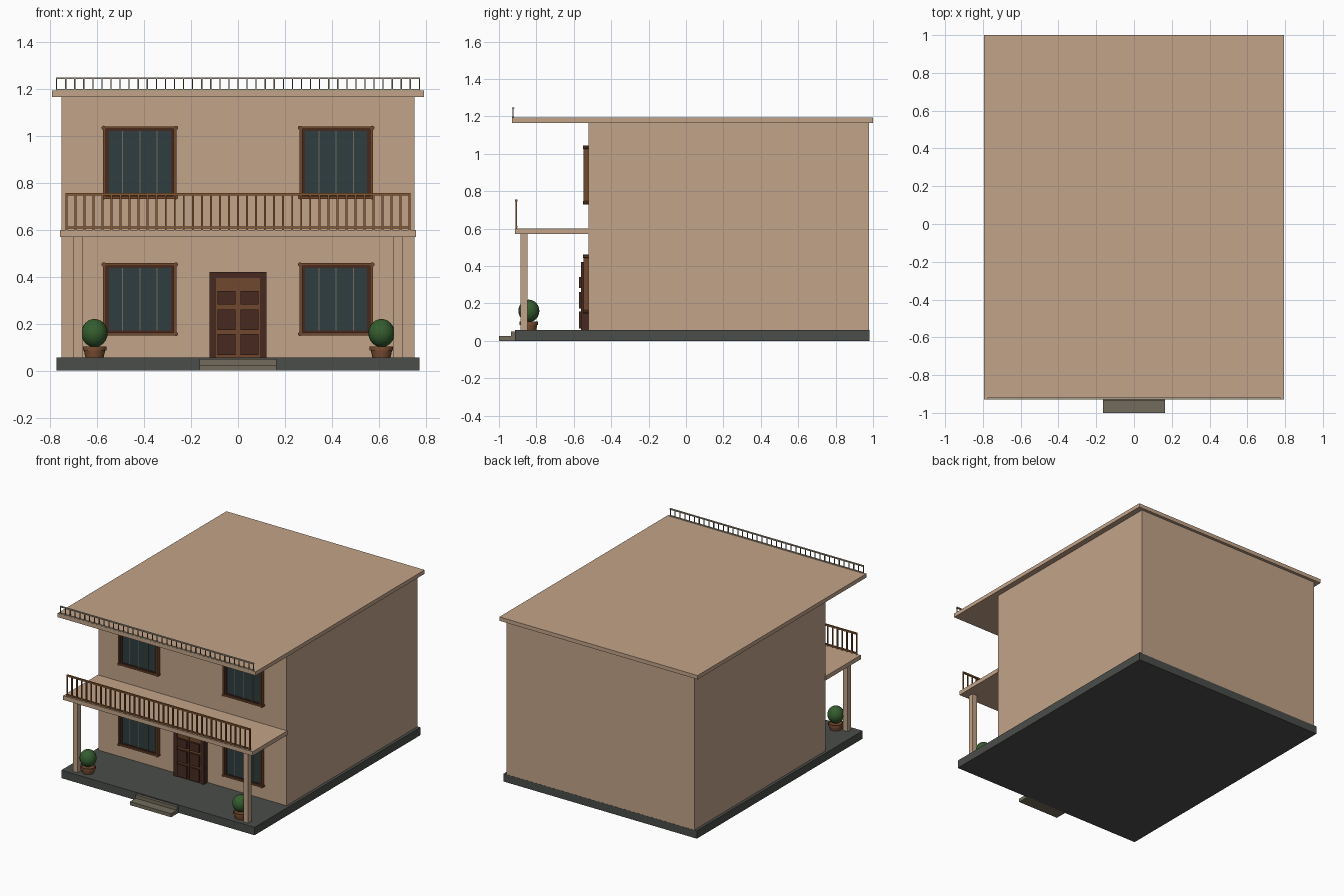
import bpy, bmesh, math
from mathutils import Matrix, Vector

if "Cube" in bpy.data.objects:
    bpy.data.objects.remove(bpy.data.objects["Cube"])


def mat(name, r, g, b):
    m = bpy.data.materials.new(name)
    m.diffuse_color = (r, g, b, 1)
    m.use_nodes = True
    m.node_tree.nodes["Principled BSDF"].inputs["Base Color"].default_value = m.diffuse_color
    return m


WALL = mat("tan_plaster", 0.54, 0.37, 0.25)
BASE = mat("dark_slate", 0.068, 0.074, 0.068)
STEP = mat("step_stone", 0.17, 0.15, 0.107)
GLASS = mat("dark_glass", 0.028, 0.047, 0.05)
WOOD = mat("brown_wood", 0.16, 0.066, 0.026)
DARK = mat("dark_wood", 0.063, 0.023, 0.015)
LEAF = mat("leaf_green", 0.035, 0.11, 0.028)
POT = mat("terracotta", 0.2, 0.078, 0.033)
RAIL = mat("golden_wood", 0.25, 0.105, 0.033)
PALE = mat("pale_metal", 0.40, 0.34, 0.24)


def finish(bm, name, material):
    bmesh.ops.recalc_face_normals(bm, faces=bm.faces)
    me = bpy.data.meshes.new(name)
    bm.to_mesh(me)
    bm.free()
    me.materials.append(material)
    ob = bpy.data.objects.new(name, me)
    bpy.context.collection.objects.link(ob)
    return ob


def boxes(name, material, *items):
    """One object from boxes given as (x0, x1, y0, y1, z0, z1)."""
    bm = bmesh.new()
    for x0, x1, y0, y1, z0, z1 in items:
        m = Matrix.Translation(((x0 + x1) / 2, (y0 + y1) / 2, (z0 + z1) / 2))
        m = m @ Matrix.Diagonal((x1 - x0, y1 - y0, z1 - z0, 1))
        bmesh.ops.create_cube(bm, size=1, matrix=m)
    return finish(bm, name, material)


def lathe(name, material, profile, loc, steps=20):
    """Turn an (r, z) profile around the vertical axis."""
    bm = bmesh.new()
    vs = [bm.verts.new((r, 0, z)) for r, z in profile]
    es = [bm.edges.new(p) for p in zip(vs, vs[1:])]
    bmesh.ops.spin(bm, geom=vs + es, cent=(0, 0, 0), axis=(0, 0, 1),
                   angle=2 * math.pi, steps=steps)
    bmesh.ops.remove_doubles(bm, verts=bm.verts, dist=1e-5)
    bmesh.ops.translate(bm, verts=bm.verts, vec=Vector(loc))
    for f in bm.faces:
        f.smooth = True
    ob = finish(bm, name, material)
    bpy.context.view_layer.objects.active = ob
    ob.select_set(True)
    bpy.ops.object.shade_smooth_by_angle(angle=math.radians(35))
    ob.select_set(False)


# main masses
boxes("foundation", BASE, (-.773, .773, -.915, .98, 0, .057))
boxes("house_walls", WALL, (-.752, .752, -.52, .979, .004, 1.17))
boxes("roof_slab", WALL, (-.793, .793, -.93, 1, 1.165, 1.193))
boxes("balcony_slab", WALL, (-.758, .758, -.915, -.515, .57, .60))
boxes("porch_columns", WALL, *[(s * .682 - .019, s * .682 + .019, -.885, -.847, .05, .575)
                               for s in (-1, 1)])
boxes("lower_step", STEP, (-.165, .165, -1, -.91, 0, .025))
boxes("upper_step", STEP, (-.165, .165, -.935, -.91, .025, .05))


# railings: evenly spaced balusters between rails
def railing(name, half, y, z0, z1, n, bar, bar_mat, rail_mat, rail_h, low):
    xs = [-half + bar / 2 + (2 * half - bar) * i / n for i in range(n + 1)]
    boxes(name + "_balusters", bar_mat,
          *[(x - bar / 2, x + bar / 2, y - bar / 2, y + bar / 2, z0, z1 - rail_h / 2) for x in xs])
    boxes(name + "_rails", rail_mat,
          (-half, half, y - .006, y + .006, z1 - rail_h, z1),
          (-half, half, y - .005, y + .005, z0 + low, z0 + low + rail_h * .8))


railing("balcony_railing", .735, -.907, .60, .756, 38, .008, RAIL, RAIL, .011, .006)
railing("roof_railing", .775, -.924, 1.193, 1.248, 40, .005, STEP, PALE, .007, 0)


# windows: glass pane, mullions, moulded frame with corner knobs
def window(name, cx, z0):
    h, w = .30, .15
    z1 = z0 + h
    boxes(name + "_glass", GLASS, (cx - w + .01, cx + w - .01, -.535, -.515, z0 + .01, z1 - .01))
    boxes(name + "_mullions", STEP,
          *[(cx + d - .002, cx + d + .002, -.538, -.53, z0 + .01, z1 - .01)
            for d in (-.073, 0, .073)])
    boxes(name + "_inner_frame", DARK,
          *[(cx + s * (w - .012) - .006, cx + s * (w - .012) + .006, -.541, -.515, z0, z1)
            for s in (-1, 1)],
          (cx - w, cx + w, -.541, -.515, z0 + .006, z0 + .016),
          (cx - w, cx + w, -.541, -.515, z1 - .016, z1 - .006))
    boxes(name + "_outer_frame", WOOD,
          *[(cx + s * w - .006, cx + s * w + .006, -.549, -.515, z0, z1) for s in (-1, 1)],
          (cx - w - .006, cx + w + .006, -.549, -.515, z0 - .004, z0 + .008),
          (cx - w - .006, cx + w + .006, -.549, -.515, z1 - .008, z1 + .004))
    bm = bmesh.new()
    for s in (-1, 1):
        for z in (z0 + .002, z1 - .002):
            m = Matrix.Translation((cx + s * (w + .004), -.534, z)) @ Matrix.Rotation(math.pi / 2, 4, 'X')
            bmesh.ops.create_cone(bm, cap_ends=True, segments=10, radius1=.009,
                                  radius2=.009, depth=.036, matrix=m)
    finish(bm, name + "_corner_knobs", WOOD)


for side, cx in (("left", -.418), ("right", .418)):
    window("lower_" + side + "_window", cx, .154)
    window("upper_" + side + "_window", cx, .736)

# double door with raised panels
boxes("door_surround", DARK, (-.122, -.094, -.562, -.515, .057, .42),
      (.094, .122, -.562, -.515, .057, .42), (-.122, .122, -.562, -.515, .395, .42))
boxes("door_leaves", WOOD, (-.094, -.001, -.558, -.515, .057, .395),
      (.001, .094, -.558, -.515, .057, .395))
boxes("door_panels", DARK,
      *[(s * .049 - .038, s * .049 + .038, -.572, -.55, a, b) for s in (-1, 1)
        for a, b in ((.066, .157), (.174, .26), (.281, .34))])

# potted round shrubs
for side, x in (("left", -.611), ("right", .611)):
    lathe(side + "_pot", POT, [(0, .057), (.039, .057), (.045, .085), (.05, .085),
                               (.05, .102), (.042, .102), (.04, .096), (0, .096)], (x, -.84, 0))
    ball = [(.056 * math.sin(math.pi * i / 12), .16 - .06 * math.cos(math.pi * i / 12))
            for i in range(13)]
    lathe(side + "_shrub", LEAF, ball, (x, -.84, 0))
